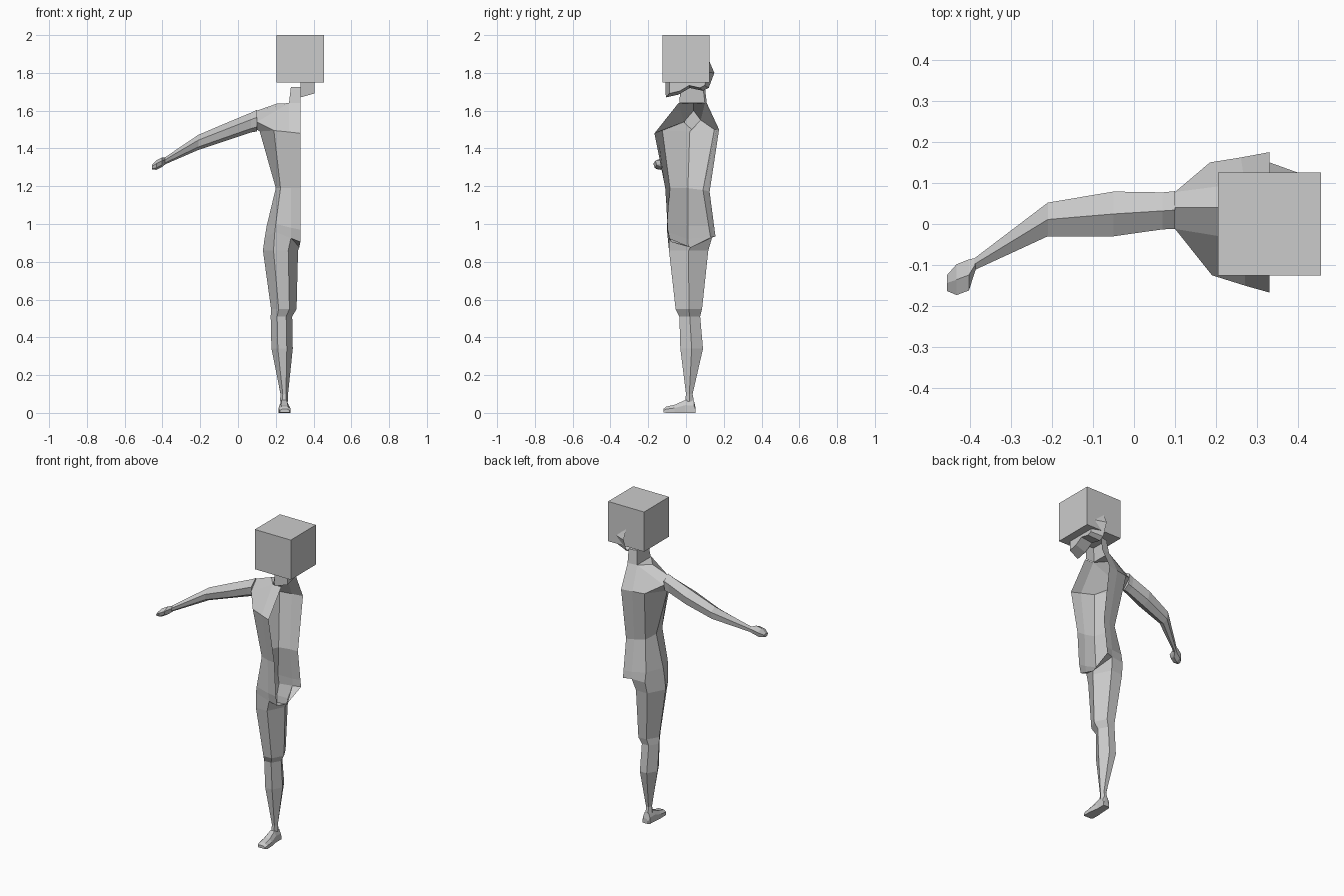
import bpy, bmesh, math
from mathutils import Vector


def make(name, verts, faces):
    me = bpy.data.meshes.new(name)
    bm = bmesh.new()
    vs = [bm.verts.new(v) for v in verts]
    for f in faces:
        bm.faces.new([vs[i] for i in f])
    bmesh.ops.remove_doubles(bm, verts=bm.verts, dist=0.0005)
    bmesh.ops.recalc_face_normals(bm, faces=bm.faces)
    bm.to_mesh(me)
    bm.free()
    ob = bpy.data.objects.new(name, me)
    bpy.context.collection.objects.link(ob)
    return ob


def loft(rings, closed=True, start=False, end=False):
    n = len(rings[0])
    verts = [p for r in rings for p in r]
    faces = []
    for k in range(len(rings) - 1):
        for i in range(n if closed else n - 1):
            j = (i + 1) % n
            faces.append((k * n + i, k * n + j, k * n + n + j, k * n + n + i))
    if start:
        faces.append(tuple(range(n)))
    if end:
        faces.append(tuple(range((len(rings) - 1) * n, len(rings) * n)))
    return verts, faces


# Half torso, open on the centre plane x = C; front centre round to back centre
C = 0.33
hem = [(C, -.08, .905), (.28, -.09, .925), (.195, -.1, .96), (.14, .01, .92),
       (.195, .13, .93), (.28, .14, .935), (C, .156, .935)]
waist = [(C, -.11, 1.19), (.28, -.105, 1.19), (.225, -.085, 1.19), (.2, .01, 1.19),
         (.22, .09, 1.18), (.28, .115, 1.175), (C, .125, 1.17)]
chest = [(C, -.167, 1.48), (.27, -.15, 1.487), (.19, -.125, 1.495), (.115, .02, 1.49),
         (.185, .15, 1.5), (.26, .162, 1.5), (C, .175, 1.5)]
top = [(C, -.04, 1.64), (.27, -.04, 1.64), (.1, -.012, 1.54), (.1, .03, 1.5),
       (.1, .078, 1.55), (.27, .1, 1.64), (C, .11, 1.64)]
hip_low = [(C, -.095, .97), (.28, -.1, .98), (.2, -.1, 1.0), (.152, .01, .99),
           (.195, .12, .99), (.28, .14, .98), (C, .15, .98)]
v, f = loft([hem, hip_low, waist, chest, top], closed=False)
# Shoulder ridge and the faces that meet it
t = 28
v += [(.205, .04, 1.637), (.1, .04, 1.60)]
f += [(t + 1, t + 2, 36, 35), (t + 5, 35, 36, t + 4), (t + 1, 35, t + 5)]
# Crotch panels
v.append((.325, .025, .878))
f += [(0, 1, 37), (6, 5, 37)]
make("torso", v, f)

# Half neck
make("neck", *loft([[(C, -.035, 1.64), (.27, -.035, 1.64), (.27, .1, 1.64), (C, .11, 1.64)],
                    [(C, -.03, 1.725), (.28, -.025, 1.725), (.28, .09, 1.725), (C, .1, 1.725)]],
                   closed=False, end=True))


# Leg
def leg_ring(z, xo, xi, yf, yb):
    w, m = xi - xo, yf + .5 * (yb - yf)
    return [(xo, m, z), (xo + w * .3, yf, z), (xo + w * .72, yf, z),
            (xi, m, z), (xo + w * .72, yb, z), (xo + w * .3, yb, z)]


leg = [[hem[3], hem[2], hem[1], (.325, .025, .878), hem[5], hem[4]]]
leg += [leg_ring(*r) for r in [
    (.86, .132, .318, -.09, .118), (.55, .175, .31, -.055, .085),
    (.51, .173, .287, -.035, .075), (.34, .177, .29, -.03, .09),
    (.10, .225, .265, .0, .035), (.06, .222, .265, -.005, .042)]]
make("leg", *loft(leg))

# Foot, built from the heel to the toes
foot = []
for y, zl, zh, a, b in [(.05, 0, .03, .23, .268), (.042, 0, .065, .222, .268), (-.004, 0, .068, .22, .268),
                        (-.06, 0, .043, .215, .277), (-.105, 0, .033, .216, .278), (-.12, .003, .02, .222, .272)]:
    m = (b - a) * .22
    foot.append([(a, y, zl), (b, y, zl), (b, y, zl + (zh - zl) * .6),
                 (b - m, y, zh), (a + m, y, zh), (a, y, zl + (zh - zl) * .6)])
make("foot", *loft(foot, start=True, end=True))


# Arm and hand: six-sided rings along x
def arm_ring(x, yf, yb, zl, zh):
    y, h = (yf + yb) / 2, zh - zl
    return [(x, y, zh), (x, yf, zl + h * .65), (x, yf + (yb - yf) * .1, zl + h * .2),
            (x, y, zl), (x, yb - (yb - yf) * .1, zl + h * .2), (x, yb, zl + h * .75)]


make("arm", *loft([arm_ring(*r) for r in [
    (.10, -.012, .08, 1.49, 1.605), (.07, -.013, .077, 1.485, 1.59), (-.05, -.03, .079, 1.445, 1.54),
    (-.21, -.03, .052, 1.392, 1.472), (-.388, -.112, -.083, 1.315, 1.352)]], start=True))
make("hand", *loft([arm_ring(*r) for r in [
    (-.386, -.112, -.083, 1.315, 1.352), (-.402, -.162, -.086, 1.302, 1.352),
    (-.432, -.173, -.098, 1.287, 1.338), (-.456, -.163, -.125, 1.288, 1.312)]], start=True, end=True))

# Half of the inner head: jaw and nape show below and behind the block
side = [(-.107, 1.67), (-.04, 1.685), (.02, 1.72), (.09, 1.705), (.12, 1.72), (.15, 1.8),
        (.12, 1.87), (.08, 1.95), (-.07, 1.95), (-.11, 1.85)]
inner = [(C, y, z) for y, z in side]
outer = [(.405, y * .82, 1.81 + (z - 1.81) * .85) for y, z in side]
make("inner_head", *loft([inner, outer], end=True))

# Block head
bpy.ops.mesh.primitive_cube_add(size=.25, location=(C, 0, 1.875))
bpy.context.object.name = "block_head"
